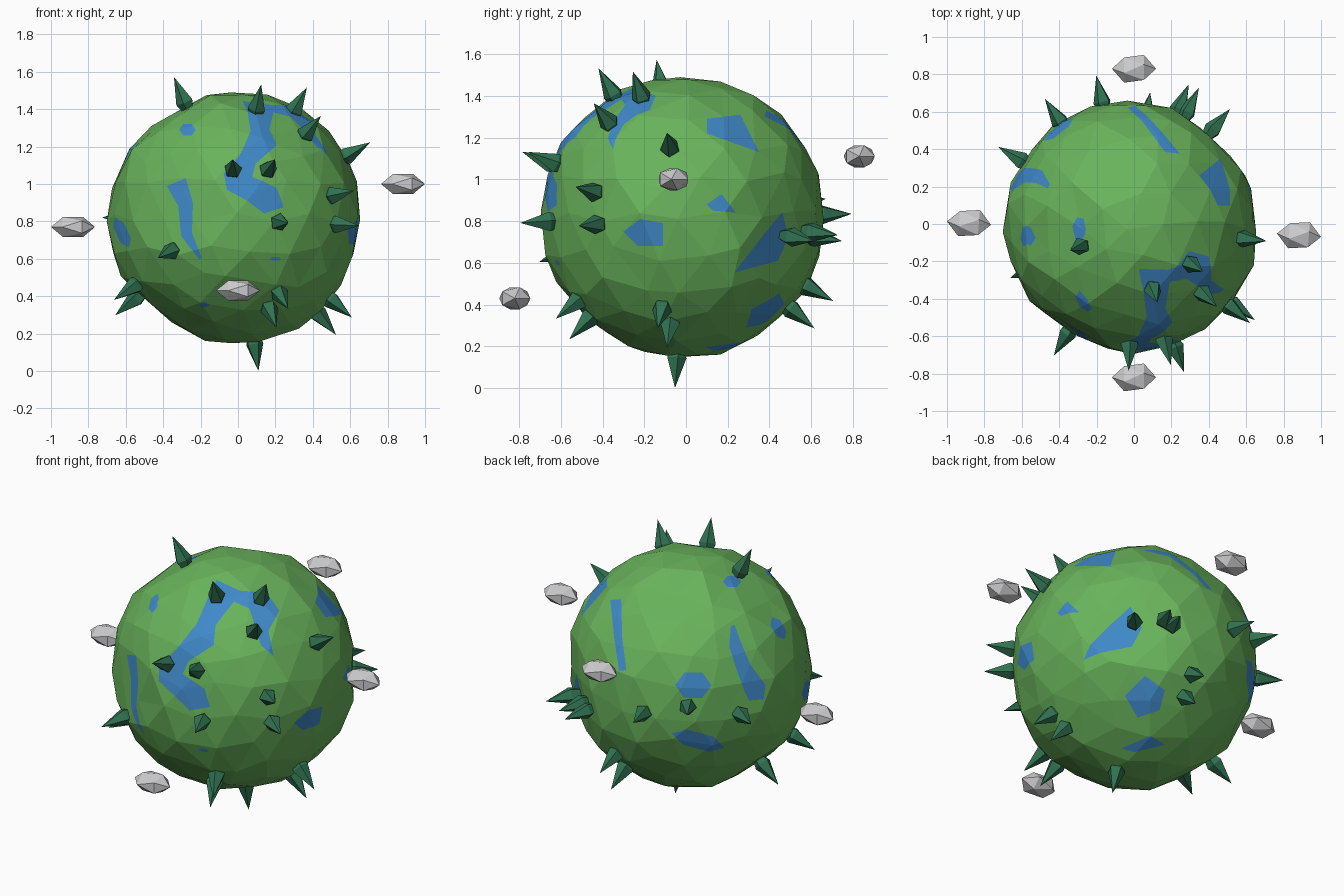
import bpy, bmesh, math, random
from mathutils import Vector

if "Cube" in bpy.data.objects:
    bpy.data.objects.remove(bpy.data.objects["Cube"])

random.seed(4)
CENTRE = Vector((-0.015, -0.015, 0.82))
RADIUS = 0.685


def material(name, rgb):
    m = bpy.data.materials.new(name)
    m.diffuse_color = (*rgb, 1)
    m.use_nodes = True
    m.node_tree.nodes["Principled BSDF"].inputs["Base Color"].default_value = m.diffuse_color
    return m


LAND = material("grass_green", (0.14, 0.45, 0.105))
WATER = material("water_blue", (0.05, 0.25, 0.58))
PINE = material("pine_green", (0.03, 0.17, 0.085))
STONE = material("stone_grey", (0.62, 0.62, 0.64))


def finish(bm, name, *mats):
    me = bpy.data.meshes.new(name)
    bm.to_mesh(me)
    bm.free()
    for m in mats:
        me.materials.append(m)
    ob = bpy.data.objects.new(name, me)
    bpy.context.collection.objects.link(ob)
    return ob


def lake(side, *outline):
    """Slice a convex outline into the planet faces turned towards a side, and colour the inside."""
    a, e = (math.radians(v) for v in side)
    right = Vector((math.cos(a), math.sin(a), 0))
    toward = Vector((math.sin(a) * math.cos(e), -math.cos(a) * math.cos(e), math.sin(e)))
    axes = (right, toward.cross(right))
    pts = [axes[0] * u + axes[1] * v for u, v in outline]
    mid = sum(pts, Vector()) / len(pts)
    lo = [min(q.dot(ax) for q in pts) for ax in axes]
    hi = [max(q.dot(ax) for q in pts) for ax in axes]
    faces = []
    for f in bm.faces:
        spans = [[v.co.dot(ax) for v in f.verts] for ax in axes]
        if f.normal.dot(toward) > 0.03 and all(
                max(s) > l and min(s) < h for s, l, h in zip(spans, lo, hi)):
            faces.append(f)
    for start, end in zip(pts, pts[1:] + pts[:1]):
        out = (end - start).cross(toward).normalized()
        if out.dot(mid - start) > 0:
            out = -out
        geom = set(faces)
        for f in faces:
            geom.update(f.edges, f.verts)
        if not geom:
            return
        res = bmesh.ops.bisect_plane(bm, geom=list(geom), dist=1e-5, plane_co=start, plane_no=out)
        bm.normal_update()
        faces = [f for f in res["geom"] if isinstance(f, bmesh.types.BMFace)
                 and out.dot(f.calc_center_median() - start) < 0]
    for f in faces:
        f.material_index = 1


def pond(side, u, v, length, width, tilt):
    """Six-sided pond with pointed ends."""
    t = math.radians(tilt)
    outline = []
    for k in range(6):
        x, y = length * math.cos(k * math.pi / 3), width * math.sin(k * math.pi / 3)
        outline.append((u + x * math.cos(t) - y * math.sin(t), v + x * math.sin(t) + y * math.cos(t)))
    lake(side, *outline)


def river(side, *path):
    """Winding water along a path of (u, v, half width)."""
    banks = []
    for i, (u, v, w) in enumerate(path):
        before, after = path[max(i - 1, 0)], path[min(i + 1, len(path) - 1)]
        d = Vector((after[0] - before[0], after[1] - before[1])).normalized()
        banks.append(((u - d.y * w, v + d.x * w), (u + d.y * w, v - d.x * w)))
    for (l0, r0), (l1, r1) in zip(banks, banks[1:]):
        lake(side, l0, r0, r1, l1)


# Planet: faceted ball with worn flat areas
bm = bmesh.new()
bmesh.ops.create_icosphere(bm, subdivisions=3, radius=RADIUS)
flats = [((-.33, -.57, .05), .635), ((.45, .5, -.1), .63), ((-.1, .3, .6), .645),
         ((.3, .25, -.5), .645), ((-.5, .3, -.3), .65), ((-.54, -.1, .84), .64),
         ((-.66, 0, -.75), .645), ((1, 0, 0), .668)]
for v in bm.verts:
    jitter = Vector([random.uniform(-.035, .035) for _ in range(3)])
    v.co = (v.co + jitter).normalized() * (RADIUS + random.uniform(-.016, .004))
    for normal, dist in flats:
        n = Vector(normal).normalized()
        v.co -= n * max(0, v.co.dot(n) - dist)
    v.co += CENTRE
bm.normal_update()

# Sides the water is laid in from (azimuth, elevation)
FRONT, RIGHT, TOP, BELOW = (0, 0), (90, 0), (0, 90), (140, -30)
FRONT_RIGHT, BACK_LEFT = (34.6, 25), (214.6, 25)

# Great lake: hooked arm, main channel, lower basin
lake(FRONT_RIGHT, (-.12, 1.22), (-.02, 1.1), (-.12, .97), (-.23, .97), (-.18, 1.08))
lake(FRONT_RIGHT, (-.12, 1.22), (.01, 1.16), (.07, 1.06), (-.02, 1.1))
lake(FRONT_RIGHT, (.01, 1.16), (.16, 1.15), (.23, 1.05), (.07, 1.05))
lake(FRONT_RIGHT, (.07, 1.05), (.23, 1.05), (.17, .94), (.105, .94))
lake(FRONT_RIGHT, (.105, .94), (.17, .94), (.2, .8), (.13, .86))
lake(FRONT_RIGHT, (-.23, .97), (-.12, .97), (-.13, .86), (-.34, .83))
lake(FRONT_RIGHT, (-.34, .83), (-.13, .86), (-.27, .77), (-.43, .75))
lake(FRONT_RIGHT, (-.43, .75), (-.27, .77), (-.3, .7), (-.43, .66))
lake(FRONT_RIGHT, (-.43, .66), (-.3, .7), (-.18, .62), (-.15, .52), (-.26, .5))

# Rivers
river(FRONT, (-.33, 1.01, .055), (-.28, .89, .04), (-.275, .73, .03), (-.2, .6, .008))
river(BACK_LEFT, (.26, .97, .01), (.275, .86, .035), (.32, .74, .04), (.385, .62, .06),
      (.39, .56, .04))
river(BACK_LEFT, (-.385, 1.11, .03), (-.37, .9, .022), (-.345, .72, .02))

# Ponds
lake(RIGHT, (-.3, .75), (-.22, .81), (-.11, .79), (-.11, .68), (-.23, .68))
lake(RIGHT, (.1, 1.29), (.26, 1.31), (.35, 1.13), (.1, 1.22))
lake(RIGHT, (.1, .88), (.17, .93), (.24, .84), (.13, .85))
lake(RIGHT, (.22, .55), (.36, .72), (.46, .85), (.49, .72), (.44, .61))
lake(BELOW, (-.05, .55), (.06, .66), (.17, .58), (.14, .47), (.02, .43))
lake(BELOW, (-.07, .26), (.09, .33), (.17, .28), (0, .24))
for shape in ((-.27, 1.29, .045, .035, 0), (-.62, .74, .09, .035, -65),
              (.2, .6, .03, .012, 0), (-.18, .355, .025, .015, 0)):
    pond(FRONT, *shape)
for shape in ((.045, .64, .1, .08, 0), (.07, .335, .15, .05, -15),
              (.51, .955, .07, .035, -60), (.255, 1.21, .05, .035, 0)):
    pond(BACK_LEFT, *shape)
finish(bm, "planet", LAND, WATER)


# Trees: five-sided spikes pointing out from the planet
def tree(azimuth, elevation):
    a, e = math.radians(azimuth), math.radians(elevation)
    axis = Vector((math.cos(a) * math.cos(e), math.sin(a) * math.cos(e), math.sin(e)))
    side = axis.orthogonal().normalized()
    other = axis.cross(side)
    bm = bmesh.new()
    low, wide = [[bm.verts.new(CENTRE + axis * dist + r * (
        side * math.cos(k * math.tau / 5) + other * math.sin(k * math.tau / 5)))
        for k in range(5)] for dist, r in ((.62, .026), (.685, .049))]
    top = bm.verts.new(CENTRE + axis * .83)
    bm.faces.new(low[::-1])
    for k in range(5):
        n = (k + 1) % 5
        bm.faces.new((low[k], low[n], wide[n], wide[k]))
        bm.faces.new((wide[k], wide[n], top))
    finish(bm, "tree", PINE)


# upper, middle and lower groups of trees
for spot in ((-159, 65), (-71, 59), (-32, 57), (-43, 41), (-6, 29), (-91, 22), (-74, 22)):
    tree(*spot)
for spot in ((-39, 10), (-37, -3), (-70, -2), (-121, -15), (103, 1), (68, -8), (64, -6),
             (50, -8), (124, 6), (149, 0)):
    tree(*spot)
for spot in ((-11, -40), (-8, -49), (-17, -81), (-68, -45), (-65, -36), (174, -39),
             (-157, -32), (82, -29), (82, -40)):
    tree(*spot)

# Asteroids: four flattened rocks in orbit
for pos, turn in (((0, -.82, .43), 0), ((-.882, .005, .77), -.08),
                  ((.882, -.06, 1.0), -.08), ((0, .83, 1.11), 0)):
    bm = bmesh.new()
    bmesh.ops.create_icosphere(bm, subdivisions=1, radius=1)
    for v in bm.verts:
        v.co = Vector((v.co.z * .118, v.co.x * .083, v.co.y * .062))
    bmesh.ops.recalc_face_normals(bm, faces=bm.faces)
    rock = finish(bm, "asteroid", STONE)
    rock.location = pos
    rock.rotation_euler.z = turn
